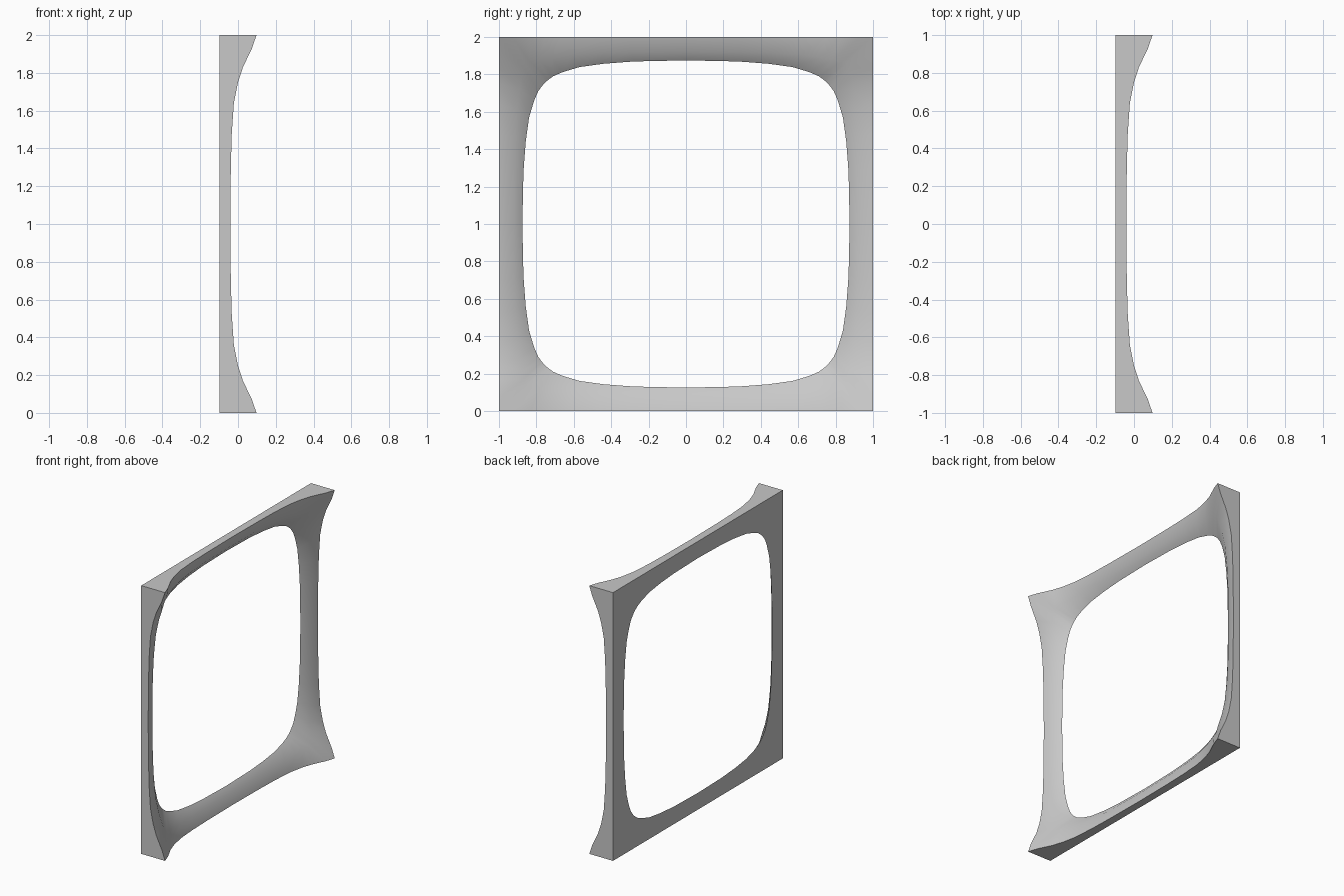
import bpy, bmesh
from math import pi
from mathutils import Matrix, Vector

cube = bpy.data.objects.get("Cube")
if cube:
    bpy.data.objects.remove(cube, do_unlink=True)

grey = bpy.data.materials.new("plain grey")
grey.use_nodes = True
colour = (0.58, 0.58, 0.58, 1)
grey.diffuse_color = colour
grey.node_tree.nodes["Principled BSDF"].inputs["Base Color"].default_value = colour

BACK = -0.098

# Stations from the middle of a side to its corner:
# outer edge (along, depth), ridge (out, along, depth), opening edge (out, along)
STATIONS = [
    ((0, -0.041), (0.92, 0, -0.062), (0.875, 0)),
    ((0.3, -0.038), (0.918, 0.29, -0.06), (0.869, 0.28)),
    ((0.48, -0.033), (0.914, 0.46, -0.054), (0.857, 0.44)),
    ((0.64, -0.022), (0.905, 0.61, -0.044), (0.839, 0.57)),
    ((0.75, 0), (0.89, 0.72, -0.029), (0.812, 0.66)),
    ((0.83, 0.026), (0.88, 0.785, -0.013), (0.79, 0.71)),
    ((0.93, 0.074), (0.87, 0.835, -0.003), (0.772, 0.735)),
    ((1, 0.098), (0.863, 0.863, 0.002), (0.755, 0.755)),
]


def section(station, sign):
    """Cross-section of the frame on the +y side."""
    (along, depth), ridge, hole = station
    return [Vector((BACK, 1, sign * along)),
            Vector((depth, 1, sign * along)),
            Vector((ridge[2], ridge[0], sign * ridge[1])),
            Vector((BACK, hole[0], sign * hole[1]))]


# One side runs corner to corner; the last corner belongs to the next side
side = [section(s, -1) for s in reversed(STATIONS)]
side += [section(s, 1) for s in STATIONS[1:-1]]

bm = bmesh.new()
rings = []
for quarter in range(4):
    turn = Matrix.Rotation(quarter * pi / 2, 3, 'X')
    for points in side:
        rings.append([bm.verts.new(turn @ p + Vector((0, 0, 1))) for p in points])

# Loft the sections into a closed frame
for i, ring in enumerate(rings):
    after = rings[(i + 1) % len(rings)]
    for j in range(4):
        k = (j + 1) % 4
        bm.faces.new((ring[j], ring[k], after[k], after[j]))
bmesh.ops.recalc_face_normals(bm, faces=bm.faces)

mesh = bpy.data.meshes.new("flared_frame")
bm.to_mesh(mesh)
bm.free()
mesh.materials.append(grey)
frame = bpy.data.objects.new("flared_frame", mesh)
bpy.context.collection.objects.link(frame)

# Soft inner surface, crisp outer edges
bpy.ops.object.select_all(action='DESELECT')
frame.select_set(True)
bpy.context.view_layer.objects.active = frame
bpy.ops.object.shade_smooth_by_angle(angle=0.7)
